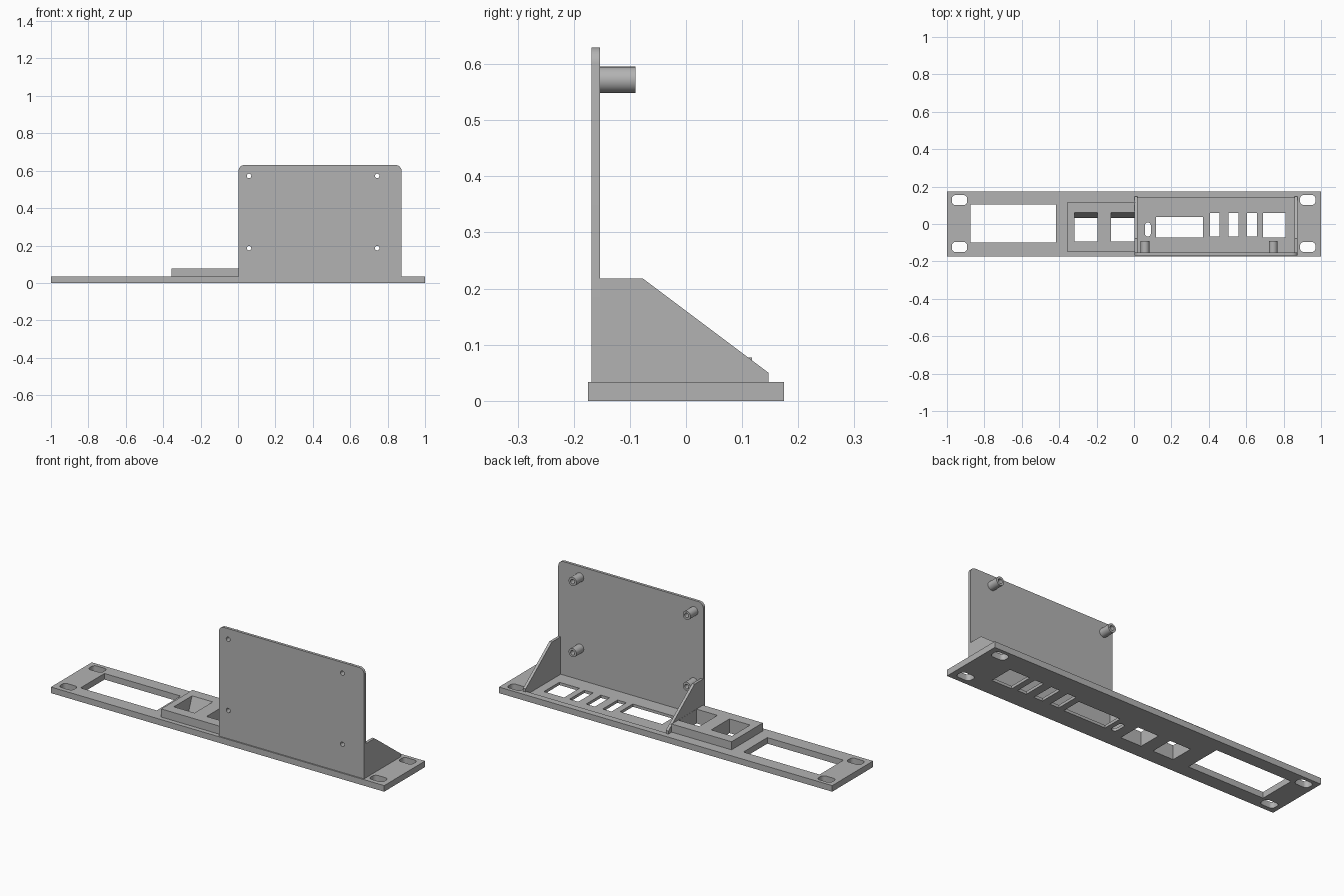
import bpy, bmesh
from math import cos, sin, pi, radians
from mathutils import Vector

if "Cube" in bpy.data.objects:
    bpy.data.objects.remove(bpy.data.objects["Cube"])

grey = bpy.data.materials.new("plain grey")
grey.use_nodes = True
colour = (0.45, 0.45, 0.45, 1)
grey.diffuse_color = colour
grey.node_tree.nodes["Principled BSDF"].inputs["Base Color"].default_value = colour


def prism(name, profile, axis, lo, hi):
    """Extrude a 2D profile along an axis; profile is in the other two axes."""
    def place(p, d):
        a, b = p
        return {"x": (d, a, b), "y": (a, d, b), "z": (a, b, d)}[axis]
    bm = bmesh.new()
    face = bm.faces.new([bm.verts.new(place(p, lo)) for p in profile])
    out = bmesh.ops.extrude_face_region(bm, geom=[face])
    move = Vector(place((0, 0), hi - lo))
    bmesh.ops.translate(bm, vec=move, verts=[v for v in out["geom"] if isinstance(v, bmesh.types.BMVert)])
    bmesh.ops.recalc_face_normals(bm, faces=bm.faces)
    mesh = bpy.data.meshes.new(name)
    bm.to_mesh(mesh)
    bm.free()
    mesh.materials.append(grey)
    obj = bpy.data.objects.new(name, mesh)
    bpy.context.scene.collection.objects.link(obj)
    return obj


def rect(x0, x1, y0, y1):
    return [(x0, y0), (x1, y0), (x1, y1), (x0, y1)]


def rounded(x0, x1, y0, y1, r, steps=6):
    pts = []
    corners = [(x1 - r, y1 - r), (x0 + r, y1 - r), (x0 + r, y0 + r), (x1 - r, y0 + r)]
    for i, (cx, cy) in enumerate(corners):
        for s in range(steps + 1):
            a = (i + s / steps) * pi / 2
            pts.append((cx + r * cos(a), cy + r * sin(a)))
    return pts


def circle(cx, cy, r, n=24):
    return [(cx + r * cos(2 * pi * i / n), cy + r * sin(2 * pi * i / n)) for i in range(n)]


def cut(obj, cutters):
    for c in cutters:
        c.hide_render = True
        m = obj.modifiers.new("cut", "BOOLEAN")
        m.operation, m.solver, m.object = "DIFFERENCE", "EXACT", c
    bpy.context.view_layer.update()
    deps = bpy.context.evaluated_depsgraph_get()
    mesh = bpy.data.meshes.new_from_object(obj.evaluated_get(deps))
    obj.modifiers.clear()
    obj.data = mesh
    for c in cutters:
        bpy.data.objects.remove(c)


def smooth(obj):
    bpy.ops.object.select_all(action="DESELECT")
    obj.select_set(True)
    bpy.context.view_layer.objects.active = obj
    bpy.ops.object.shade_smooth_by_angle(angle=radians(30))


THICK = 0.033
WALL_X = (0.003, 0.874)
WALL_Y = (-0.168, -0.153)


def jack_cutters():
    # Socket openings with a sloping rear wall
    profile = [(-0.094, -0.023), (0.023, -0.023), (0.071, 0.1), (-0.094, 0.1)]
    return [prism("jack_cutter", profile, "x", a, b) for a, b in ((-0.319, -0.195), (-0.123, 0.002))]


# Base plate with its openings
base = prism("base_plate", rect(-1, 1, -0.175, 0.175), "z", 0, THICK)
openings = [rect(-0.875, -0.418, -0.1, 0.105), rect(0.117, 0.37, -0.072, 0.037),
            rect(0.69, 0.811, -0.072, 0.06), rounded(0.058, 0.09, -0.067, 0.008, 0.0159)]
openings += [rect(x, x + 0.053, -0.067, 0.06) for x in (0.405, 0.505, 0.604)]
openings += [rounded(x - 0.041, x + 0.041, y - 0.027, y + 0.027, 0.02)
             for x in (-0.933, 0.929) for y in (-0.123, 0.128)]
cutters = [prism("pocket_cutter", rect(0.018, 0.859, WALL_Y[1], 0.14), "z", 0.015, 0.1)]
cutters += [prism("opening_cutter", o, "z", -0.1, 0.1) for o in openings]
cut(base, cutters + jack_cutters())
smooth(base)

# Raised block around the sockets
block = prism("jack_block", rect(-0.356, 0.006, -0.15, 0.118), "z", THICK, 0.077)
cut(block, jack_cutters())

# Upright panel with rounded top corners and screw holes
screws = [(x, z) for x in (0.059, 0.744) for z in (0.186, 0.572)]
outline = [p for p in rounded(*WALL_X, 0, 0.63, 0.03) if p[1] > 0.3]
outline += [(WALL_X[0], 0.015), (WALL_X[1], 0.015)]
panel = prism("upright_panel", outline, "y", *WALL_Y)
cut(panel, [prism("screw_cutter", circle(x, z, 0.012), "y", -0.3, 0) for x, z in screws])
smooth(panel)

# Hollow standoffs behind the panel
for x, z in screws:
    post = prism("standoff", circle(x, z, 0.0235), "y", WALL_Y[1], -0.09)
    cut(post, [prism("bore_cutter", circle(x, z, 0.012), "y", -0.3, 0)])
    smooth(post)

# Side gussets bracing the panel
side = [(WALL_Y[0], THICK), (0.147, THICK), (0.147, 0.05), (-0.077, 0.218), (WALL_Y[0], 0.218)]
for name, x in (("right_gusset", WALL_X[0]), ("left_gusset", WALL_X[1] - 0.015)):
    prism(name, side, "x", x, x + 0.015)
